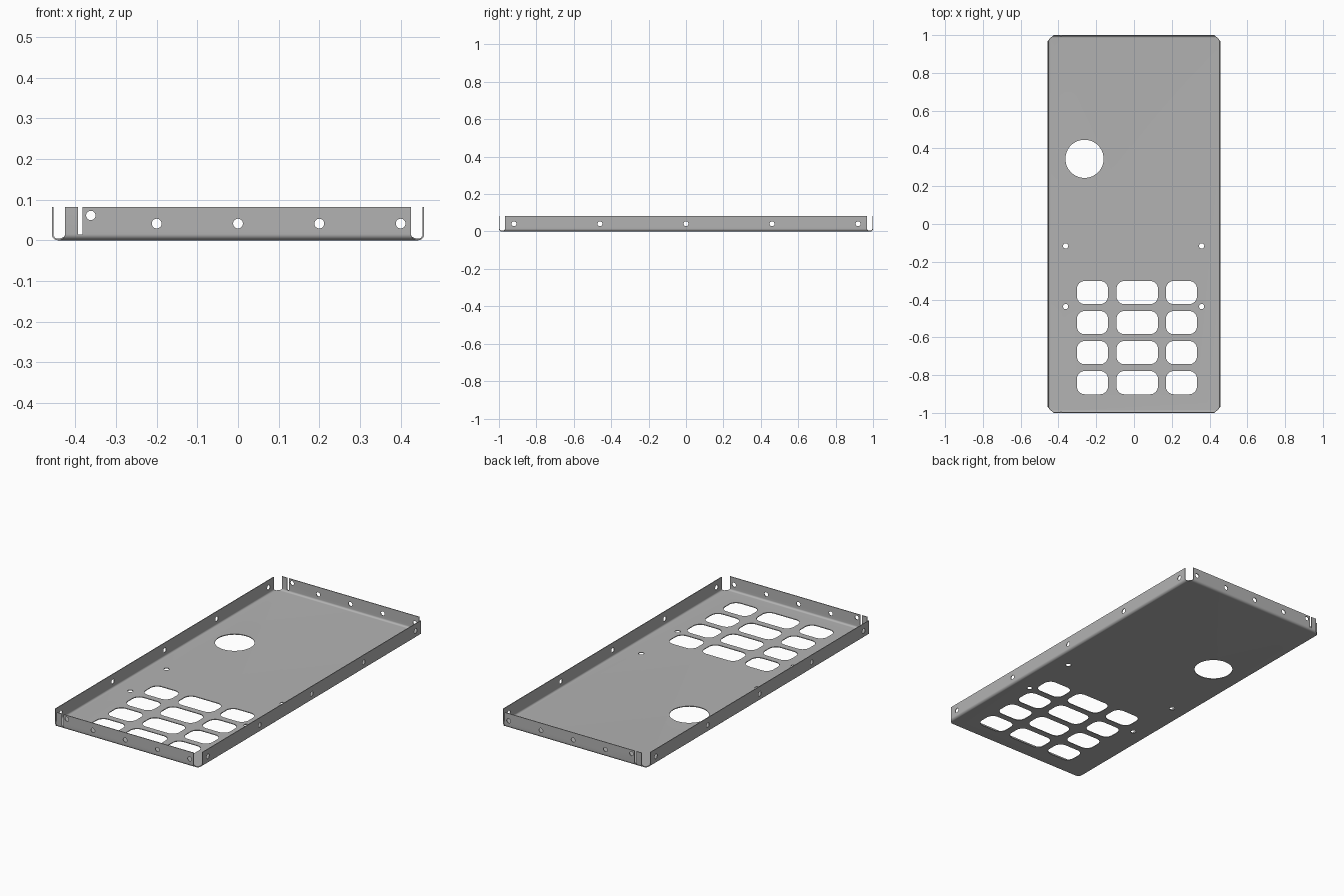
import bpy
import bmesh
from math import cos, sin, pi, radians
from mathutils import Vector

if "Cube" in bpy.data.objects:
    bpy.data.objects.remove(bpy.data.objects["Cube"], do_unlink=True)

HALF_X, HALF_Y, HEIGHT = 0.458, 1.0, 0.082
BEND, RELIEF, SHEET = 0.015, 0.033, 0.004

# Painted sheet steel
steel = bpy.data.materials.new("grey steel")
steel.use_nodes = True
steel.diffuse_color = (0.45, 0.45, 0.45, 1)
steel.node_tree.nodes["Principled BSDF"].inputs["Base Color"].default_value = (0.45, 0.45, 0.45, 1)


def make_object(name, bm):
    mesh = bpy.data.meshes.new(name)
    bm.to_mesh(mesh)
    bm.free()
    obj = bpy.data.objects.new(name, mesh)
    bpy.context.collection.objects.link(obj)
    return obj


# Folded tray: flat floor plus four flanges rolled up around a bend
def build_tray():
    bm = bmesh.new()
    fx, fy = HALF_X - BEND, HALF_Y - BEND
    floor = [bm.verts.new((x, y, 0)) for x, y in ((-fx, -fy), (fx, -fy), (fx, fy), (-fx, fy))]
    bm.faces.new(floor)
    steps = 8
    profile = [(BEND * sin(pi / 2 * i / steps), BEND * (1 - cos(pi / 2 * i / steps)))
               for i in range(1, steps + 1)] + [(BEND, HEIGHT)]
    for i in range(4):
        a, b = floor[i], floor[(i + 1) % 4]
        along = (b.co - a.co).normalized()
        outward = along.cross(Vector((0, 0, 1)))
        start, end, last = a.co.copy(), b.co.copy(), (a, b)
        for out, up in profile:
            # Ends taper across the bend to leave an open corner
            shift = outward * out + Vector((0, 0, up))
            taper = along * (RELIEF - BEND) * out / BEND
            row = (bm.verts.new(start + shift + taper), bm.verts.new(end + shift - taper))
            bm.faces.new((last[0], last[1], row[1], row[0]))
            last = row
    bmesh.ops.recalc_face_normals(bm, faces=bm.faces)
    bm.faces.ensure_lookup_table()
    if bm.faces[0].normal.z > 0:
        bmesh.ops.reverse_faces(bm, faces=bm.faces)
    return make_object("sheet_metal_tray", bm)


def circle(u, v, r, n=32):
    return [(u + r * cos(2 * pi * i / n), v + r * sin(2 * pi * i / n)) for i in range(n)]


def rounded_rect(u, v, w, h, r, n=8):
    pts = []
    for k, (su, sv) in enumerate(((1, 1), (-1, 1), (-1, -1), (1, -1))):
        for i in range(n + 1):
            t = pi / 2 * (k + i / n)
            pts.append((u + su * (w / 2 - r) + r * cos(t), v + sv * (h / 2 - r) + r * sin(t)))
    return pts


def box(u0, u1, v0, v1):
    return [(u0, v0), (u1, v0), (u1, v1), (u0, v1)]


# Punch a set of outlines through the tray along one axis
def punch(tray, axis, outlines, reach):
    place = {"x": lambda u, v, w: (w, u, v),
             "y": lambda u, v, w: (u, w, v),
             "z": lambda u, v, w: (u, v, w)}[axis]
    bm = bmesh.new()
    for outline in outlines:
        low, high = ([bm.verts.new(place(u, v, w)) for u, v in outline] for w in (-reach, reach))
        bm.faces.new(low)
        bm.faces.new(high)
        for i in range(len(low)):
            j = (i + 1) % len(low)
            bm.faces.new((low[i], low[j], high[j], high[i]))
    bmesh.ops.recalc_face_normals(bm, faces=bm.faces)
    cutter = make_object("punch_" + axis, bm)
    cutter.hide_render = True
    mod = tray.modifiers.new("punch", "BOOLEAN")
    mod.operation, mod.solver, mod.object = "DIFFERENCE", "EXACT", cutter
    bpy.ops.object.modifier_apply(modifier=mod.name)
    bpy.data.objects.remove(cutter, do_unlink=True)


tray = build_tray()
tray.data.materials.append(steel)
bpy.ops.object.select_all(action="DESELECT")
tray.select_set(True)
bpy.context.view_layer.objects.active = tray
thick = tray.modifiers.new("thickness", "SOLIDIFY")
thick.thickness, thick.offset, thick.use_even_offset = SHEET, -1, True
bpy.ops.object.modifier_apply(modifier=thick.name)

# Floor: cable opening, screw holes and a grid of rounded windows
floor_cuts = [circle(-0.262, 0.345, 0.101, 64)]
floor_cuts += [circle(x, y, 0.014) for x in (-0.362, 0.358) for y in (-0.116, -0.437)]
for row in range(4):
    for x, width in ((-0.22, 0.165), (0.017, 0.22), (0.251, 0.165)):
        floor_cuts.append(rounded_rect(x, -0.363 - 0.159 * row, width, 0.123, 0.042))
punch(tray, "z", floor_cuts, 0.03)

# Side flanges: evenly spaced screw holes
punch(tray, "x", [circle(0.46 * i, 0.041, 0.013) for i in range(-2, 3)], 0.6)

# End flanges: screw holes, one offset hole and a slit beside the tab
end_cuts = [circle(0.2 * i, 0.041, 0.012) for i in range(-1, 3)]
end_cuts += [circle(-0.362, 0.061, 0.0115), box(-0.393, -0.382, 0.0145, 0.2)]
punch(tray, "y", end_cuts, 1.2)

bpy.ops.object.shade_smooth_by_angle(angle=radians(30))
